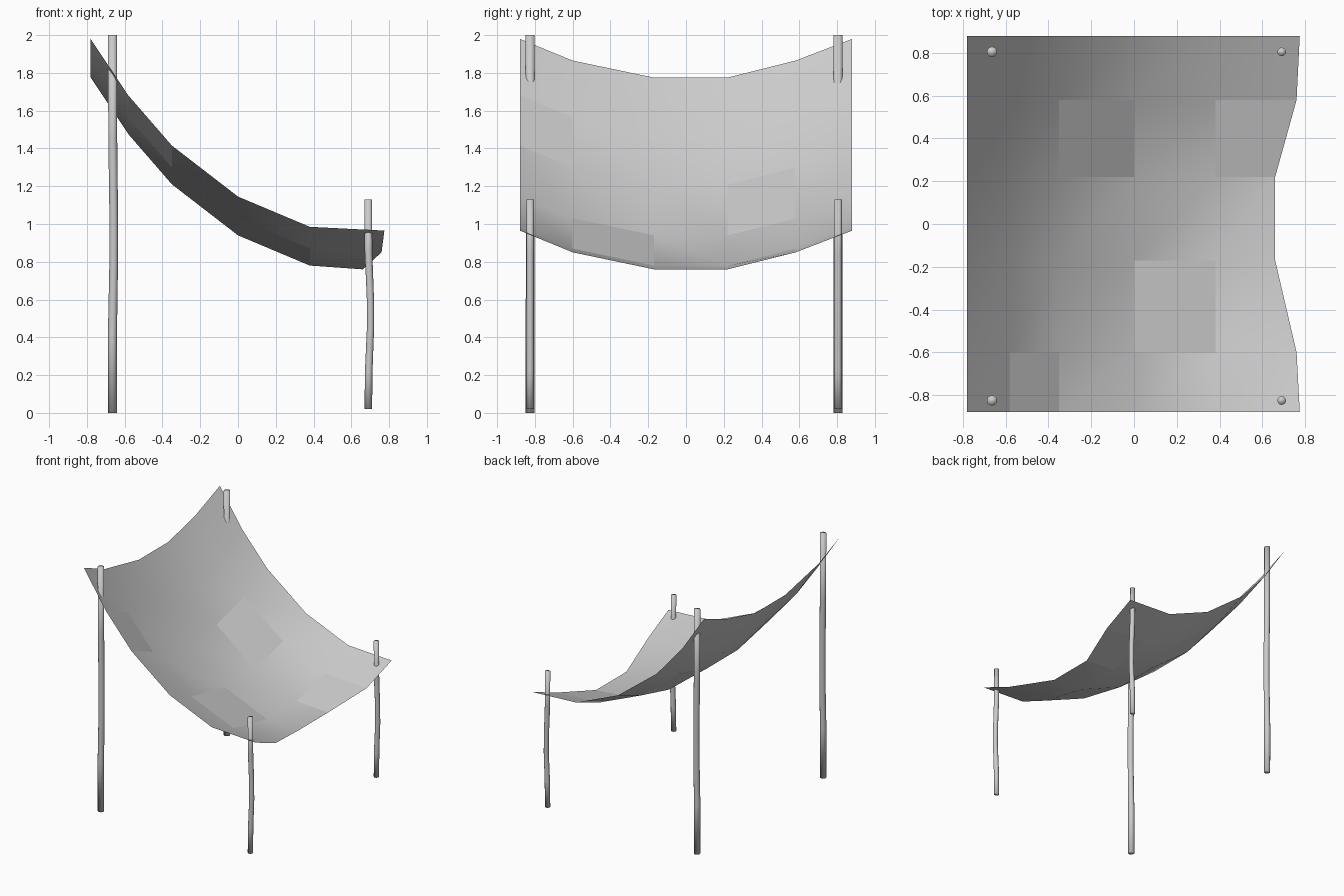
import bpy, bmesh, math

cube = bpy.data.objects.get("Cube")
if cube:
    bpy.data.objects.remove(cube, do_unlink=True)

grey = bpy.data.materials.new("light_grey")
grey.use_nodes = True
colour = (0.6, 0.6, 0.6, 1)
grey.diffuse_color = colour
grey.node_tree.nodes["Principled BSDF"].inputs["Base Color"].default_value = colour


def finish(name, bm):
    mesh = bpy.data.meshes.new(name)
    bm.to_mesh(mesh)
    bm.free()
    mesh.materials.append(grey)
    obj = bpy.data.objects.new(name, mesh)
    bpy.context.collection.objects.link(obj)
    return obj


def skin(bm, rows, closed=False):
    """Join neighbouring rows of vertices with quads."""
    for a, b in zip(rows, rows[1:]):
        count = len(a)
        for i in range(count if closed else count - 1):
            j = (i + 1) % count
            bm.faces.new((a[i], a[j], b[j], b[i])).smooth = True


# Hanging cloth: a slope along x plus a sag across y, with a curved low hem
slope = [(-0.78, 1.775), (-0.58, 1.475), (-0.35, 1.21), (0, 0.94), (0.38, 0.78)]
# y, rise above the lowest line, x of the hem
across = [(-0.88, 0.205, 0.775), (-0.6, 0.09, 0.76), (-0.17, 0, 0.66),
          (0.22, 0, 0.66), (0.58, 0.09, 0.76), (0.88, 0.205, 0.775)]
bm = bmesh.new()
rows = []
for y, rise, hem in across:
    rows.append([bm.verts.new((x, y, z + rise)) for x, z in slope + [(hem, 0.76)]])
skin(bm, rows)
# A few creased panels stay flat
bm.faces.ensure_lookup_table()
for column, row in [(1, 0), (3, 1), (2, 3), (4, 3)]:
    bm.faces[row * len(slope) + column].smooth = False
finish("canopy_cloth", bm)


def pole(name, x, y, path, radius):
    """Slightly bent round pole; path holds (x offset, z, radius factor)."""
    bm = bmesh.new()
    sides = 12
    rings = []
    for dx, z, factor in path:
        ring = []
        for i in range(sides):
            a = math.tau * i / sides
            r = radius * factor
            ring.append(bm.verts.new((x + dx + r * math.cos(a), y + r * math.sin(a), z)))
        rings.append(ring)
    skin(bm, rings, closed=True)
    for cap in (rings[0][::-1], rings[-1]):
        bm.faces.new(cap).smooth = True
    finish(name, bm)


tall = [(0, 0, 1), (-0.001, 0.4, 1), (0.006, 0.8, 0.95), (0.006, 1.05, 0.95),
        (0.001, 1.45, 0.98), (0, 2, 1)]
short = [(0, 0.02, 1), (0.002, 0.22, 1), (0.012, 0.46, 0.95), (0.011, 0.6, 0.95),
         (0.001, 0.85, 1), (0, 1.13, 1)]
for side, y in (("front", -0.825), ("back", 0.805)):
    pole(side + "_tall_pole", -0.664, y, tall, 0.024)
    pole(side + "_short_pole", 0.69, y, short, 0.02)
